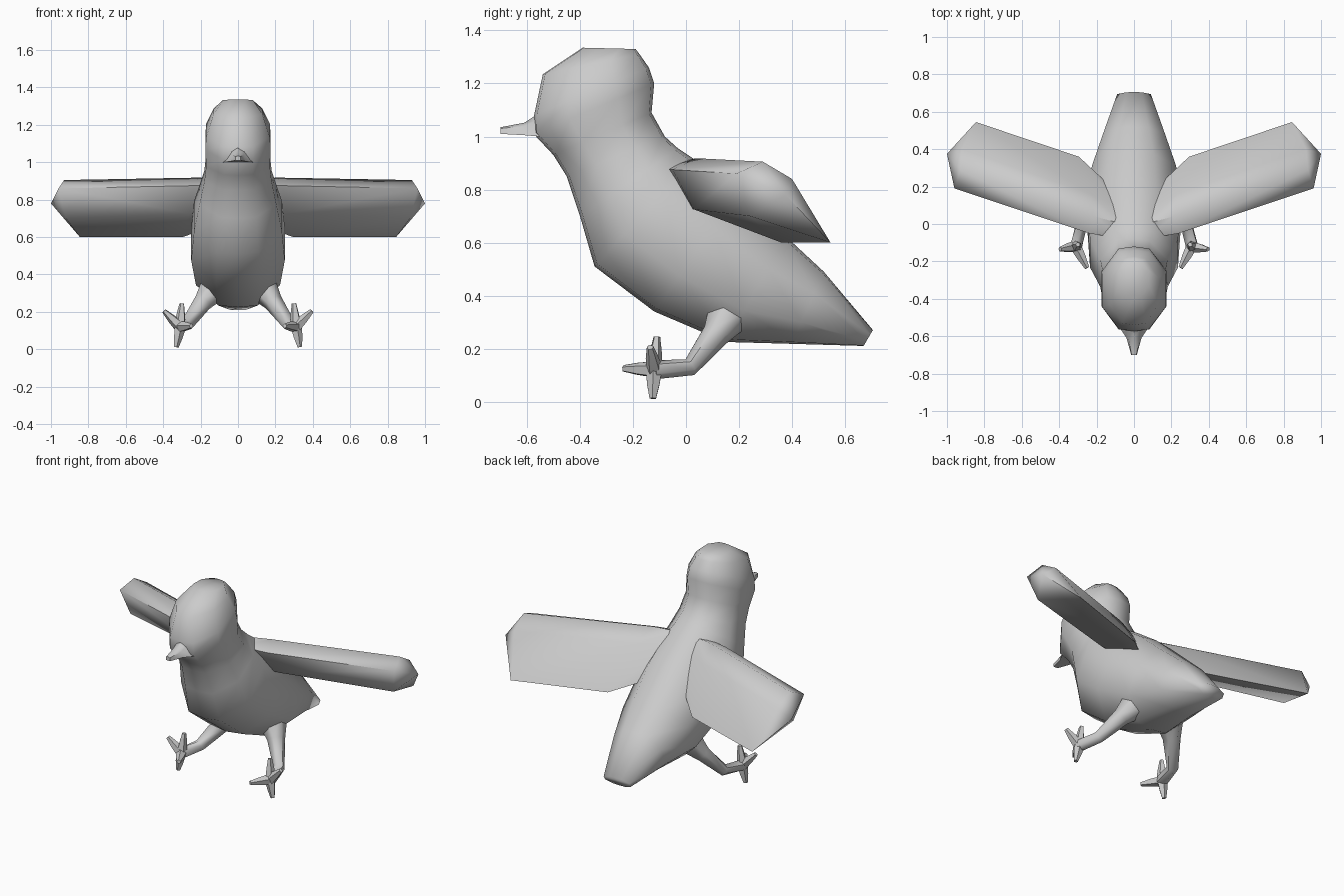
import bpy, bmesh, math
from mathutils import Vector

if "Cube" in bpy.data.objects:
    bpy.data.objects.remove(bpy.data.objects["Cube"])

GREY = (0.6, 0.6, 0.6, 1)
grey = bpy.data.materials.new("plain grey")
grey.diffuse_color = GREY
grey.use_nodes = True
grey.node_tree.nodes["Principled BSDF"].inputs["Base Color"].default_value = GREY


def loft(name, rings, angle=60, tip=None):
    """Skin a list of equal-sized rings; close the end flat or to a tip point."""
    bm = bmesh.new()
    rows = [[bm.verts.new(p) for p in ring] for ring in rings]
    n = len(rows[0])
    for a, b in zip(rows, rows[1:]):
        for i in range(n):
            j = (i + 1) % n
            bm.faces.new((a[i], a[j], b[j], b[i]))
    bm.faces.new(rows[0])
    if tip:
        end = bm.verts.new(tip)
        for i in range(n):
            bm.faces.new((rows[-1][i], rows[-1][(i + 1) % n], end))
    else:
        bm.faces.new(rows[-1])
    bmesh.ops.recalc_face_normals(bm, faces=bm.faces)
    mesh = bpy.data.meshes.new(name)
    bm.to_mesh(mesh)
    bm.free()
    mesh.materials.append(grey)
    ob = bpy.data.objects.new(name, mesh)
    bpy.context.collection.objects.link(ob)
    bpy.ops.object.select_all(action='DESELECT')
    ob.select_set(True)
    bpy.context.view_layer.objects.active = ob
    bpy.ops.object.shade_smooth_by_angle(angle=math.radians(angle))
    return ob


def tube(name, path, sides=6):
    """Tapered limb through (x, y, z, radius) points."""
    pts = [Vector(p[:3]) for p in path]
    rings = []
    for i, p in enumerate(pts):
        d = (pts[min(i + 1, len(pts) - 1)] - pts[max(i - 1, 0)]).normalized()
        u = d.cross(Vector((1, 0.2, 0.1))).normalized()
        v = d.cross(u)
        rings.append([p + path[i][3] * (u * math.cos(k * math.tau / sides)
                                        + v * math.sin(k * math.tau / sides))
                      for k in range(sides)])
    return loft(name, rings)


def flip(points, side):
    return [(p[0] * side,) + tuple(p[1:]) for p in points]


# Body and head: each station is belly (y, z), back (y, z), half width
STATIONS = [
    (0.67, 0.21, 0.705, 0.27, 0.09),
    (0.40, 0.218, 0.52, 0.49, 0.165),
    (0.15, 0.225, 0.38, 0.62, 0.225),
    (-0.12, 0.34, 0.20, 0.79, 0.25),
    (-0.345, 0.51, 0.03, 0.915, 0.235),
    (-0.40, 0.70, -0.03, 0.955, 0.205),
    (-0.45, 0.85, -0.08, 1.00, 0.18),
    (-0.50, 0.93, -0.13, 1.09, 0.17),
    (-0.575, 1.01, -0.12, 1.20, 0.175),
    (-0.573, 1.08, -0.14, 1.26, 0.17),
    (-0.54, 1.235, -0.175, 1.31, 0.13),
    (-0.39, 1.335, -0.19, 1.33, 0.08),
]
SECTION = [(0, -1), (0.47, -0.95), (1, -0.4), (1, 0.4), (0.47, 0.95),
           (0, 1), (-0.47, 0.95), (-1, 0.4), (-1, -0.4), (-0.47, -0.95)]
body_rings = []
for by, bz, ty, tz, w in STATIONS:
    body_rings.append([(w * s, (by + ty) / 2 + t * (ty - by) / 2,
                        (bz + tz) / 2 + t * (tz - bz) / 2) for s, t in SECTION])
loft("body", body_rings, 75)

# Beak
loft("beak", [
    [(-0.08, -0.55, 1.0), (0.08, -0.55, 1.0), (0.035, -0.56, 1.06), (0, -0.56, 1.085), (-0.035, -0.56, 1.06)],
    [(-0.04, -0.61, 1.005), (0.04, -0.61, 1.005), (0.03, -0.61, 1.04), (0, -0.61, 1.052), (-0.03, -0.61, 1.04)],
    [(-0.015, -0.7, 1.01), (0.015, -0.7, 1.01), (0.013, -0.7, 1.03), (0, -0.7, 1.035), (-0.013, -0.7, 1.03)],
], 50)

# Wing sections: leading edge, crest, upper back, trailing edge, underside
WING = [
    [(0.06, -0.08, 0.88), (0.06, 0.0, 0.91), (0.06, 0.08, 0.84), (0.08, 0.16, 0.68), (0.08, 0.0, 0.74)],
    [(0.24, -0.05, 0.875), (0.21, 0.04, 0.918), (0.23, 0.16, 0.85), (0.295, 0.36, 0.60), (0.26, 0.03, 0.725)],
    [(0.96, 0.19, 0.86), (0.93, 0.29, 0.905), (0.92, 0.40, 0.84), (0.845, 0.545, 0.60), (0.92, 0.24, 0.70)],
]

# Foot and its toes: all toes start at the ball of the foot
BALL = (0.31, -0.12, 0.12)
TOES = {"outer_toe": (0.395, -0.135, 0.205), "upper_toe": (0.30, -0.11, 0.245),
        "lower_toe": (0.33, -0.125, 0.012), "front_toe": (0.25, -0.235, 0.125)}
LEG = [(0.13, 0.16, 0.33, 0.085), (0.19, 0.11, 0.25, 0.052),
       (0.275, 0.015, 0.13, 0.034), BALL + (0.036,)]

for side, label in ((1, "left"), (-1, "right")):
    loft(label + "_wing", [flip(r, side) for r in WING], 60,
         (side * 1.0, 0.375, 0.78))
    tube(label + "_leg", flip(LEG, side))
    for name, end in TOES.items():
        mid = tuple((a + b) / 2 for a, b in zip(BALL, end))
        tube(label + "_" + name,
             flip([BALL + (0.032,), mid + (0.025,), end + (0.013,)], side), 5)
